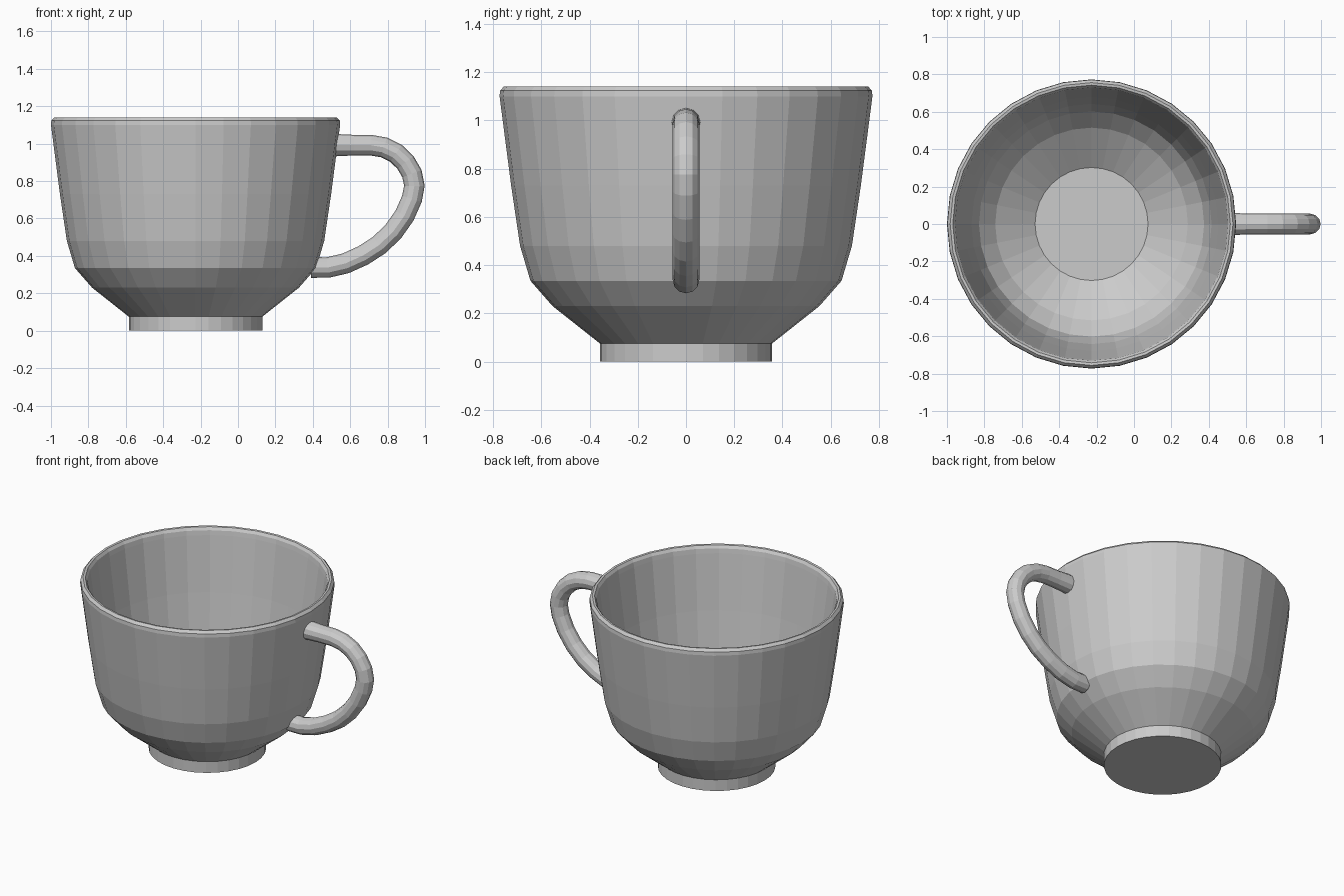
import bpy, bmesh
from math import sin, cos, pi
from mathutils import Vector

if "Cube" in bpy.data.objects:
    bpy.data.objects.remove(bpy.data.objects["Cube"])

CX = -0.227  # cup axis


def finish(bm, name):
    bmesh.ops.recalc_face_normals(bm, faces=bm.faces)
    me = bpy.data.meshes.new(name)
    bm.to_mesh(me)
    bm.free()
    ob = bpy.data.objects.new(name, me)
    bpy.context.collection.objects.link(ob)
    return ob


def skin(name, rings):
    """Join consecutive vertex rings with quads and cap both ends."""
    bm = bmesh.new()
    vs = [[bm.verts.new(p) for p in ring] for ring in rings]
    n = len(vs[0])
    for a, b in zip(vs, vs[1:]):
        for i in range(n):
            j = (i + 1) % n
            bm.faces.new((a[i], a[j], b[j], b[i]))
    bm.faces.new(vs[0])
    bm.faces.new(vs[-1])
    return finish(bm, name)


# Cup body with foot: outer wall, rounded rim, inner wall, floor (radius, z)
profile = [(0.357, 0), (0.357, 0.075), (0.553, 0.23), (0.645, 0.335), (0.688, 0.48),
           (0.725, 0.73), (0.773, 1.10), (0.771, 1.123), (0.756, 1.14), (0.742, 1.138),
           (0.73, 1.12), (0.725, 1.09), (0.678, 0.73), (0.642, 0.49), (0.602, 0.36),
           (0.515, 0.26), (0.302, 0.11)]
SEG = 32
skin("cup_body", [[(CX + r * cos(2 * pi * i / SEG), r * sin(2 * pi * i / SEG), z)
                   for i in range(SEG)] for r, z in profile])

# Handle: round tube swept along a path in the xz plane (x, z)
path = [(0.515, 0.992), (0.62, 0.992), (0.71, 0.992), (0.78, 0.98), (0.845, 0.948),
        (0.895, 0.9), (0.93, 0.84), (0.943, 0.775), (0.93, 0.705), (0.89, 0.615),
        (0.83, 0.53), (0.755, 0.458), (0.67, 0.403), (0.575, 0.36), (0.48, 0.338),
        (0.39, 0.338)]
pts = [Vector((x, 0, z)) for x, z in path]
SIDES = 12
rings = []
for k, p in enumerate(pts):
    t = (pts[min(k + 1, len(pts) - 1)] - pts[max(k - 1, 0)]).normalized()
    side = Vector((-t.z, 0, t.x))
    r = 0.06 if k == 0 else 0.055
    rings.append([p + r * (cos(2 * pi * i / SIDES) * side
                           + sin(2 * pi * i / SIDES) * Vector((0, 1, 0)))
                  for i in range(SIDES)])
skin("handle", rings)
